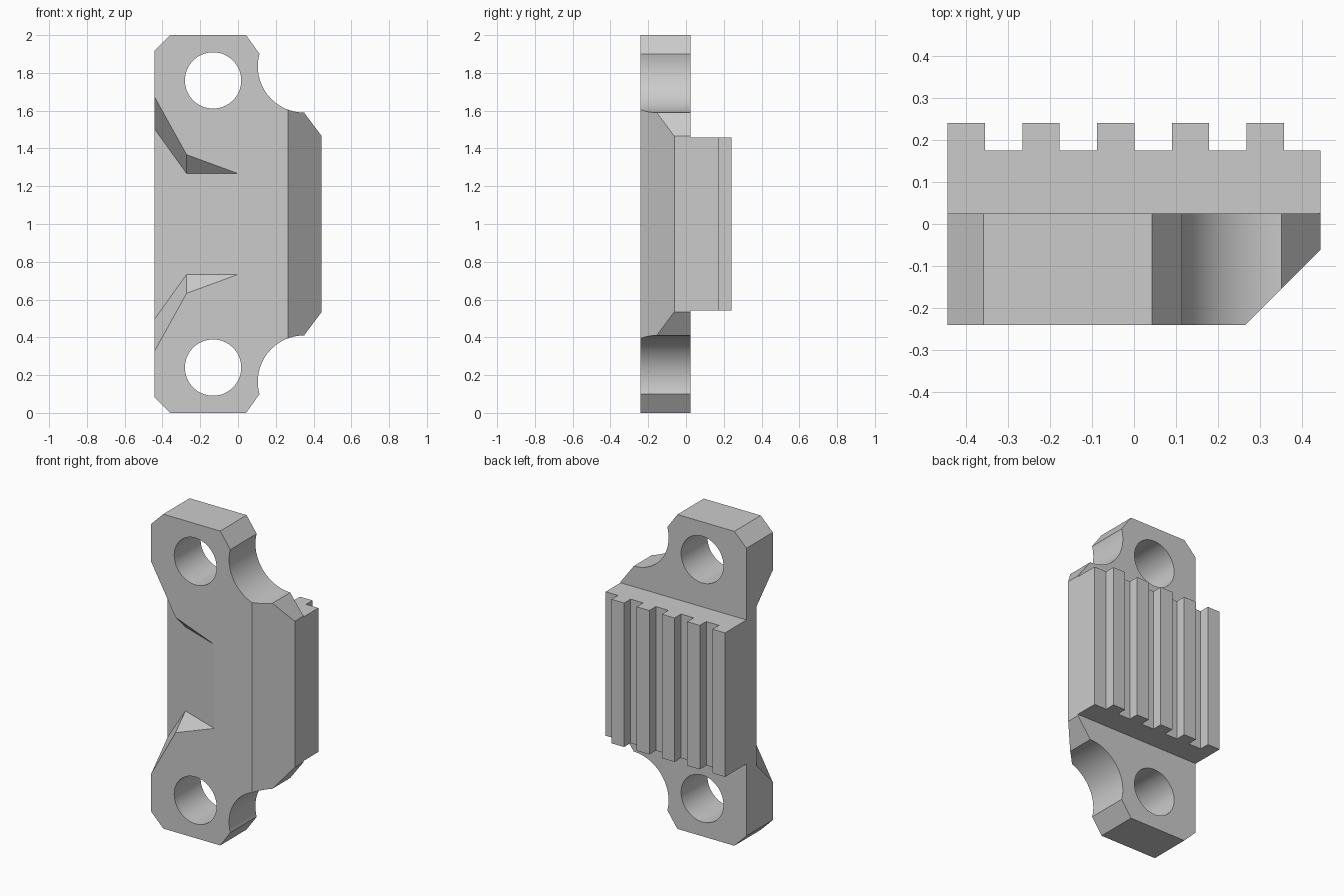
import bpy, bmesh
from math import cos, sin, radians
from mathutils import Vector

old = bpy.data.objects.get("Cube")
if old:
    bpy.data.objects.remove(old, do_unlink=True)

grey = bpy.data.materials.new("light grey")
grey.use_nodes = True
grey.diffuse_color = (0.6, 0.6, 0.6, 1)
grey.node_tree.nodes["Principled BSDF"].inputs["Base Color"].default_value = (0.6, 0.6, 0.6, 1)

SIDE, FRONT, BACK = 0.443, -0.24, 0.025


def loft(name, rings):
    """Solid through a row of closed rings with equal point counts."""
    bm = bmesh.new()
    loops = [[bm.verts.new(p) for p in ring] for ring in rings]
    for a, b in zip(loops, loops[1:]):
        for i in range(len(a)):
            j = (i + 1) % len(a)
            bm.faces.new((a[i], a[j], b[j], b[i]))
    bm.faces.new(loops[0])
    bm.faces.new(loops[-1])
    bmesh.ops.remove_doubles(bm, verts=bm.verts, dist=0.0001)
    bmesh.ops.recalc_face_normals(bm, faces=bm.faces)
    mesh = bpy.data.meshes.new(name)
    bm.to_mesh(mesh)
    bm.free()
    mesh.materials.append(grey)
    obj = bpy.data.objects.new(name, mesh)
    bpy.context.collection.objects.link(obj)
    return obj


def extrude(name, points, start, end, axis):
    """Extrude an (x, z) profile along y, or an (x, y) profile along z."""
    def ring(d):
        return [Vector((u, d, v) if axis == "y" else (u, v, d)) for u, v in points]
    return loft(name, [ring(start), ring(end)])


def combine(target, other, operation):
    mod = target.modifiers.new(operation, "BOOLEAN")
    mod.operation, mod.object, mod.solver = operation, other, "EXACT"
    other.hide_render = True
    bpy.context.view_layer.objects.active = target
    bpy.ops.object.modifier_apply(modifier=mod.name)
    bpy.data.objects.remove(other, do_unlink=True)


# Plate outline, lower half, then mirrored upwards
lower = [(-SIDE, 0.085), (-0.358, 0), (0.043, 0)]
for i in range(33):
    a = radians(195.5 - 105.5 * i / 32)
    lower.append((0.35 + 0.245 * cos(a), 0.165 + 0.245 * sin(a)))
lower.append((SIDE, 0.535))
outline = lower + [(x, 2 - z) for x, z in reversed(lower)]
body = extrude("clamp_body", outline, FRONT, BACK, "y")

# Sloped front edge
edge = [(0.205, -0.3), (0.6, -0.3), (0.6, 0.095)]
combine(body, extrude("edge_cutter", edge, -0.1, 2.1, "z"), "DIFFERENCE")

# Sloped pocket in the front: x, floor depth, half height in front and on the floor
stations = [(0, FRONT, 0.267, 0.267), (-0.272, -0.14, 0.367, 0.267),
            (-SIDE, -0.075, 0.675, 0.505), (-0.5, -0.054, 0.775, 0.582)]
rings = []
for x, floor, h_front, h_floor in stations:
    half = [(-0.3, h_front), (FRONT, h_front), (floor, h_floor)]
    rings.append([(x, y, 1 + h) for y, h in half] + [(x, y, 1 - h) for y, h in reversed(half)])
combine(body, loft("pocket_cutter", rings), "DIFFERENCE")

# Toothed block on the back
teeth = [(-SIDE, 0)]
for i in range(5):
    x = -SIDE + i * 0.1777
    teeth += [(x, 0.24), (x + 0.0886, 0.24), (x + 0.0886, 0.175)]
    if i < 4:
        teeth.append((x + 0.1777, 0.175))
teeth += [(SIDE, 0.175), (SIDE, 0)]
combine(body, extrude("toothed_block", teeth, 0.543, 1.459, "z"), "UNION")

# Bolt holes
for z in (0.24, 1.76):
    circle = [(-0.132 + 0.149 * cos(radians(a)), z + 0.149 * sin(radians(a)))
              for a in range(0, 360, 5)]
    combine(body, extrude("hole_cutter", circle, -0.4, 0.4, "y"), "DIFFERENCE")

bpy.ops.object.select_all(action="DESELECT")
body.select_set(True)
bpy.context.view_layer.objects.active = body
bpy.ops.object.shade_smooth_by_angle(angle=radians(20))
